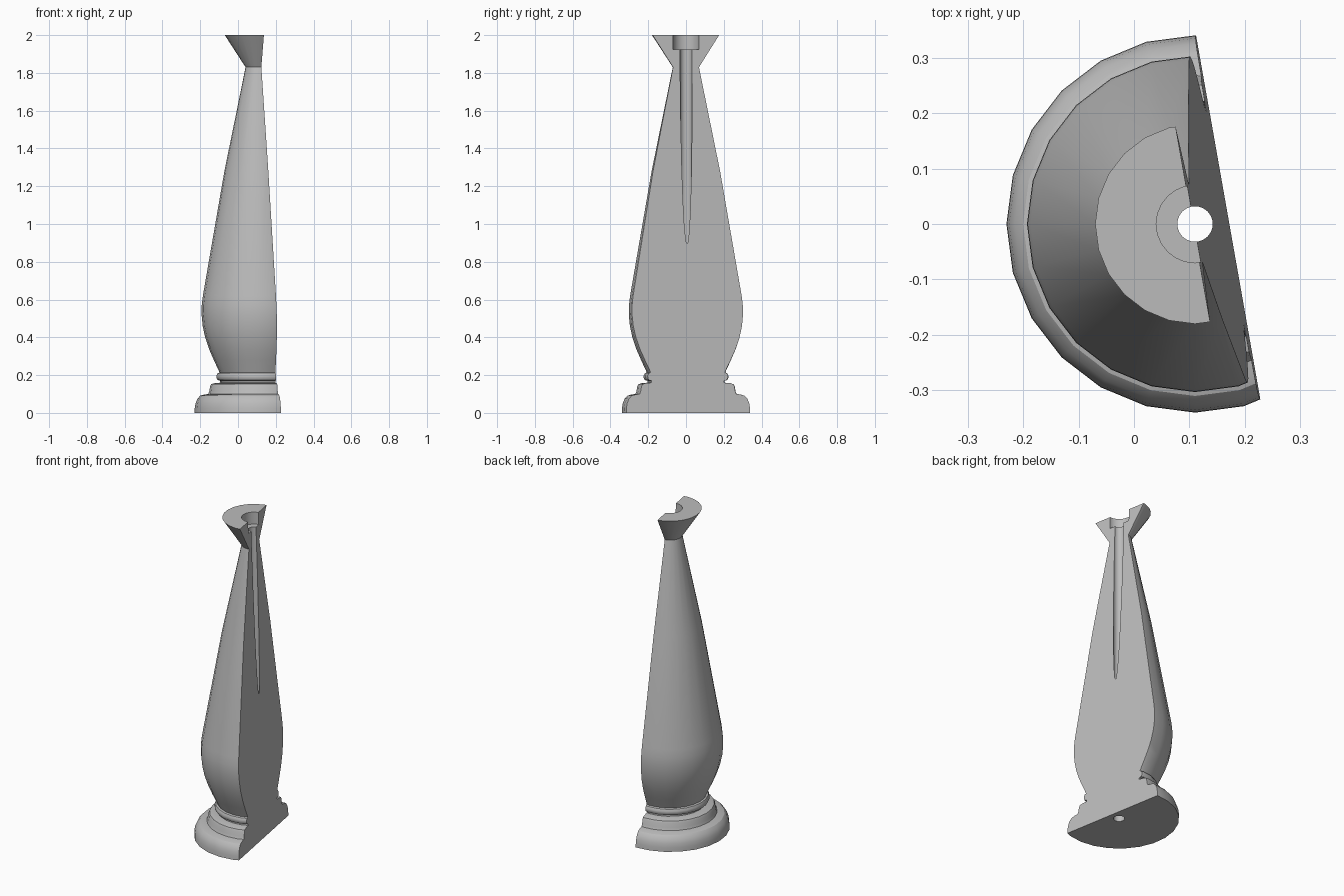
import bpy, bmesh, math
from mathutils import Vector

if "Cube" in bpy.data.objects:
    bpy.data.objects.remove(bpy.data.objects["Cube"])

AXIS_X = 0.11      # turning axis stands off centre
SIDES = 24

# Closed (radius, height) section: outside from foot to rim, then down the bore
outside = [
    (0.340, 0.0), (0.339, 0.025), (0.335, 0.05), (0.325, 0.075), (0.310, 0.091),
    (0.290, 0.097), (0.268, 0.10), (0.262, 0.115), (0.258, 0.14), (0.252, 0.152),
    (0.235, 0.157), (0.204, 0.160), (0.204, 0.170),                  # stepped foot
    (0.218, 0.174), (0.224, 0.185), (0.224, 0.198), (0.218, 0.210),  # ring
    (0.208, 0.214), (0.214, 0.228), (0.238, 0.28), (0.262, 0.335), (0.284, 0.40),
    (0.297, 0.46), (0.303, 0.52), (0.302, 0.57), (0.296, 0.62),      # belly
    (0.182, 1.28), (0.070, 1.83), (0.180, 2.0),                      # taper and flare
]
bore = [(0.070, 2.0), (0.070, 1.925), (0.032, 1.925), (0.032, 0.0)]
section = outside + bore

# Turned body
bm = bmesh.new()
rings = []
for i in range(SIDES):
    a = 2 * math.pi * i / SIDES
    rings.append([bm.verts.new((AXIS_X + r * math.cos(a), r * math.sin(a), z))
                  for r, z in section])
n = len(section)
for i in range(SIDES):
    p, q = rings[i], rings[(i + 1) % SIDES]
    for j in range(n):
        k = (j + 1) % n
        bm.faces.new((p[j], q[j], q[k], p[k]))

# Slanted flat cut down one side, then close it
normal = Vector((0.985, 0.174, 0.0325))
point = Vector((AXIS_X + 0.061 / 0.985, 0, 0))
cut = bmesh.ops.bisect_plane(bm, geom=bm.verts[:] + bm.edges[:] + bm.faces[:],
                             plane_co=point, plane_no=normal, clear_outer=True)
rim = [e for e in cut["geom_cut"] if isinstance(e, bmesh.types.BMEdge)]
bmesh.ops.triangle_fill(bm, edges=rim, use_beauty=True, normal=normal)
bmesh.ops.recalc_face_normals(bm, faces=bm.faces[:])

mesh = bpy.data.meshes.new("split_baluster")
bm.to_mesh(mesh)
bm.free()
body = bpy.data.objects.new("split_baluster", mesh)
bpy.context.collection.objects.link(body)

grey = bpy.data.materials.new("plain grey")
grey.diffuse_color = (0.5, 0.5, 0.5, 1)
grey.use_nodes = True
grey.node_tree.nodes["Principled BSDF"].inputs["Base Color"].default_value = grey.diffuse_color
mesh.materials.append(grey)

bpy.context.view_layer.objects.active = body
body.select_set(True)
bpy.ops.object.shade_smooth_by_angle(angle=math.radians(30))
